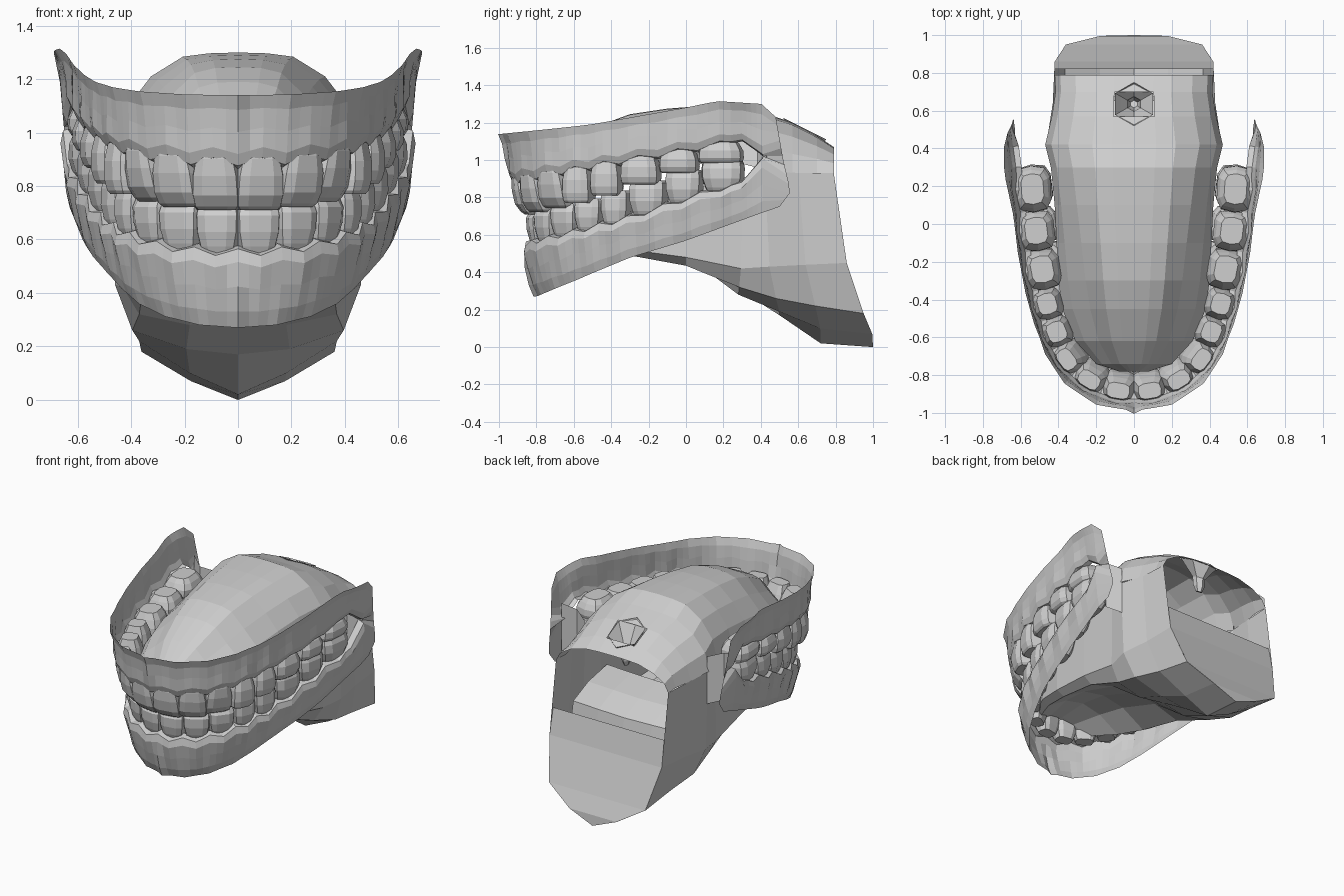
import bpy, bmesh, math
from mathutils import Vector

cube = bpy.data.objects.get("Cube")
if cube:
    bpy.data.objects.remove(cube)

grey = bpy.data.materials.new("plain_grey")
grey.use_nodes = True
GREY = (0.62, 0.62, 0.62, 1)
grey.diffuse_color = GREY
grey.node_tree.nodes["Principled BSDF"].inputs["Base Color"].default_value = GREY


def lerp(table, v):
    """Piecewise linear lookup."""
    if v <= table[0][0]:
        return table[0][1]
    for (a, p), (b, q) in zip(table, table[1:]):
        if v <= b:
            return p + (q - p) * (v - a) / (b - a)
    return table[-1][1]


def finish(name, bm, mirror=True):
    bmesh.ops.remove_doubles(bm, verts=bm.verts, dist=0.0005)
    bmesh.ops.recalc_face_normals(bm, faces=bm.faces)
    me = bpy.data.meshes.new(name)
    bm.to_mesh(me)
    bm.free()
    me.materials.append(grey)
    ob = bpy.data.objects.new(name, me)
    bpy.context.collection.objects.link(ob)
    if mirror:
        mod = ob.modifiers.new("Mirror", 'MIRROR')
        mod.use_clip = True
    return ob


def skin(bm, rows, closed=False):
    """Join rows of points into a sheet or a tube."""
    vs = [[bm.verts.new(p) for p in r] for r in rows]
    n = len(rows[0])
    for a, b in zip(vs, vs[1:]):
        for i in range(n if closed else n - 1):
            j = (i + 1) % n
            bm.faces.new((a[i], a[j], b[j], b[i]))
    return vs


def sheet(name, rows):
    bm = bmesh.new()
    skin(bm, rows)
    return finish(name, bm)


# Dental arch: boundaries between teeth, from the midline back to the cheek
ARCH = [(0, -.935), (.18, -.905), (.335, -.81), (.44, -.67), (.5, -.52),
        (.545, -.36), (.585, -.15), (.61, .06), (.625, .3), (.64, .41)]


def upper_arch(u):
    i = min(int(u), 8)
    return Vector(ARCH[i]).lerp(Vector(ARCH[i + 1]), u - i)


def lower_arch(u):
    p = upper_arch(u)
    return Vector((p.x * lerp([(-.9, .9), (-.4, .93), (.3, 1)], p.y),
                   lerp([(-.935, -.85), (.3, .3), (.41, .41)], p.y)))


def outward(arch, u):
    if u < .3:
        return Vector((0, -1))
    t = arch(min(u + .5, 9)) - arch(max(u - .5, 0))
    return Vector((t.y, -t.x)).normalized()


# Height lookups along y
BITE = [(-.93, .70), (-.5, .79), (-.25, .87), (0, .945), (.3, 1.015)]
UP_GUM = [(-.93, .88), (-.5, .96), (0, 1.045), (.3, 1.1), (.41, 1.02)]
UP_RIM = [(-.93, 1.14), (-.5, 1.19), (0, 1.28), (.17, 1.315), (.41, 1.3)]
LOW_GUM = [(-.86, .56), (-.5, .65), (-.3, .7), (0, .8), (.3, .89), (.41, 1.02)]
LOW_RIM = [(-.85, .27), (-.6, .36), (-.3, .48), (0, .57), (.41, .72)]
# How far each rim leans outward along y
UP_LEAN = [(-.9, .055), (-.6, .03), (.05, .03), (.28, .065), (.41, .05)]
LOW_LEAN = [(-.84, -.05), (-.3, -.02), (.41, -.01)]


def gum(name, arch, edge, rim, lean, sign, profile):
    rows = []
    steps = 4
    for k in range(9 * steps + 1):
        u = k / steps
        p, n = arch(u), outward(arch, u)
        wave = math.cos(2 * math.pi * (u - .5)) if u < 8 else 0
        z0 = lerp(edge, p.y) + sign * .015 * wave
        z1 = lerp(rim, p.y)
        row = []
        for f, off in profile:
            d = off + lerp(lean, p.y) * f * f + .01 * wave * (1 - f)
            d += .015 if k == 0 and f > .4 else 0
            q = p + n * d
            row.append((q.x if k else 0, q.y, z0 + (z1 - z0) * f))
        rows.append(row)
    sheet(name, rows)
    return rows[-1]


up_end = gum("upper_gum", upper_arch, UP_GUM, UP_RIM, UP_LEAN, 1,
             [(0, -.03), (.04, .0), (.2, .015), (.5, .01), (.8, 0), (1, 0)])
low_end = gum("lower_gum", lower_arch, LOW_GUM, LOW_RIM, LOW_LEAN, -1,
              [(0, -.03), (.04, .015), (.2, .025), (.5, .015), (.8, .01), (1, 0)])

# Cheek flap that joins both gums behind the last teeth
front_edge = list(reversed(up_end)) + low_end
BACK = [(0, 1.23, .48), (.5, 1.0, .52), (.8, .83, .56), (1, .75, .5)]
back_edge = []
for i in range(len(front_edge)):
    f = i / (len(front_edge) - 1)
    z = lerp([(b[0], b[1]) for b in BACK], f)
    y = lerp([(b[0], b[2]) for b in BACK], f)
    back_edge.append((.67 - .04 * f, y, z))
sheet("cheek", [front_edge, back_edge])

# Web between the cheek and the throat
sheet("cheek_web", [[(.63, .43, z + .04), (.55, .38, z), (.46, .43, z - .03)]
                    for z in (1.08, .95, .82, .76)])

# Palate: y, half width, ridge height, edge height
PALATE = [(-.78, .08, .92, .86), (-.74, .2, 1.0, .87), (-.62, .31, 1.1, .9),
          (-.45, .38, 1.19, .92), (-.3, .4, 1.245, .94), (-.1, .41, 1.275, .96),
          (.1, .42, 1.29, .98), (.3, .44, 1.3, .98), (.42, .47, 1.25, .95),
          (.57, .435, 1.2, .93), (.7, .415, 1.13, .93), (.79, .42, 1.07, .93)]
# Narrow vault at the front, broad dome at the back
FRONT_DOME = [(0, 1), (.2, .99), (.38, .92), (.6, .6), (.85, .3), (1, 0)]
BACK_DOME = [(0, 1), (.25, .99), (.47, .95), (.74, .72), (.93, .38), (1, 0)]
bm = bmesh.new()
dome_rows = []
for y, w, top, edge in PALATE:
    t = lerp([(-.5, 0), (.2, 1)], y)
    row = []
    for front, back in zip(FRONT_DOME, BACK_DOME):
        fx, fz = Vector(front).lerp(Vector(back), t)
        row.append((w * fx, y, edge + (top - edge) * fz))
    dome_rows.append(row)
skin(bm, dome_rows)
# Opening where the uvula hangs
hole = [f for f in bm.faces
        if abs(f.calc_center_median().y - .635) < .06 and f.calc_center_median().x < .09]
bmesh.ops.delete(bm, geom=hole, context='FACES')
finish("palate", bm)

# Uvula: six sided funnel hanging from the palate
bm = bmesh.new()
rings = []
for r, z in ((.115, 1.168), (.075, 1.11), (.04, 1.06), (.035, 1.0), (.02, .96)):
    rings.append([(r * math.sin(a * math.pi / 3), .635 + r * math.cos(a * math.pi / 3),
                   z - .5 * r * math.cos(a * math.pi / 3)) for a in range(6)])
bm.faces.new(skin(bm, rings, True)[-1])
finish("uvula", bm, False)

# Mouth floor and throat: y low, y high, half width, then heights centre to edge
FLOOR = [(-.77, -.77, .1, (.64, .63, .62, .64, .66)),
         (-.7, -.7, .22, (.64, .62, .57, .6, .67)),
         (-.5, -.5, .33, (.65, .62, .53, .56, .7)),
         (-.3, -.3, .38, (.62, .59, .49, .52, .76)),
         (0, 0, .41, (.51, .49, .435, .48, .84)),
         (.28, .3, .43, (.31, .28, .32, .42, .9)),
         (.5, .42, .46, (.17, .19, .26, .43, .95)),
         (.72, .6, .43, (.02, .1, .22, .44, .93)),
         (1, .79, .42, (0, .07, .18, .45, .93))]
ACROSS = (0, .42, .86, 1, 1)
BACKWARD = (0, .02, .24, .67, 1)
sheet("mouth_floor", [[(w * ACROSS[i], a + (b - a) * BACKWARD[i], h) for i, h in enumerate(zs)]
                      for a, b, w, zs in FLOOR])

# Back wall of the throat, below the opening
sheet("throat_back_wall", [[(0, y, z), (w * .5, y, z), (w, y, z)]
                           for y, z, w in ((.82, .62, .42), (.859, .45, .42), (.95, .18, .361),
                                           (.996, .07, .176), (1, 0, .002))])

# Tongue root seen through the opening
sheet("tongue_root", [[(0, y, z), (.2, y - .01, z), (.41, y - .04, z - .01)]
                      for y, z in ((.68, .5), (.66, .6), (.5, .67), (.3, .71))])


# Teeth: eight per quarter, rounded and swelling between neck and crown
def teeth(name, arch, gum_line, up):
    bm = bmesh.new()
    for i in range(8):
        a, b = arch(i), arch(i + 1)
        n = outward(arch, i + .5)
        t = Vector((-n.y, n.x))
        w = (b - a).length * .52
        molar = i > 2
        d = .1 if i > 4 else .085 if molar else .07
        c = (a + b) / 2 + n * ((.02 if molar else .01) - d)
        bite = lerp(BITE, c.y) + (-.005 if up else .005)
        neck = lerp(gum_line, c.y)
        tip = .72 if molar else .4
        rings = []
        for f, sw, sd in ((1.35, .65, .6), (1.05, .82, .85), (.7, .97, 1), (.3, 1, .98),
                          (.08, .95, .85 if molar else .65), (0, .82, tip)):
            z = bite + (neck - bite) * f
            # Front crowns lean inward toward the biting edge
            lean = 0 if molar else .04 * (f - .8) * (1 if up else -.3)
            ring = []
            for k in range(10):
                ang = 2 * math.pi * k / 10
                cs, sn = math.cos(ang), math.sin(ang)
                px = math.copysign(abs(cs) ** .6, cs) * w * sw
                py = math.copysign(abs(sn) ** .6, sn) * d * sd + lean
                q = c + t * px + n * py
                ring.append((q.x, q.y, z))
            rings.append(ring)
        vs = skin(bm, rings, True)
        bm.faces.new(vs[0])
        crown = bm.faces.new(vs[-1])
        # Hollow chewing surface on the back teeth
        if molar:
            bmesh.ops.inset_individual(bm, faces=[crown], thickness=.03,
                                       depth=-.015)
    ob = finish(name, bm)
    ob.modifiers["Mirror"].use_clip = False
    ob.modifiers["Mirror"].use_mirror_merge = False


teeth("upper_teeth", upper_arch, UP_GUM, True)
teeth("lower_teeth", lower_arch, LOW_GUM, False)
